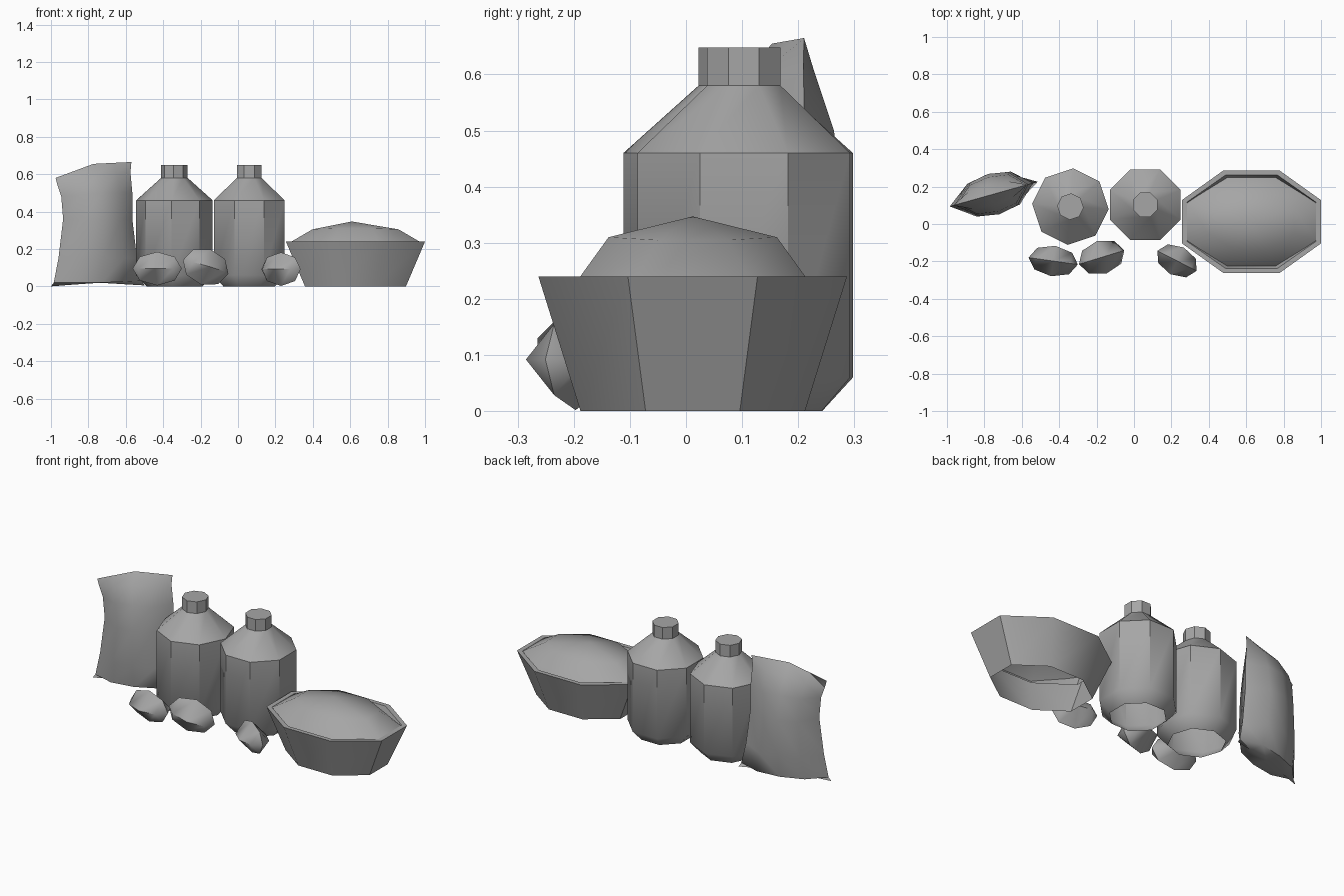
import bpy, bmesh, math
from mathutils import Matrix, Vector

if "Cube" in bpy.data.objects:
    bpy.data.objects.remove(bpy.data.objects["Cube"])

grey = bpy.data.materials.new("plain grey")
grey.diffuse_color = (0.38, 0.38, 0.38, 1)
grey.use_nodes = True
grey.node_tree.nodes["Principled BSDF"].inputs["Base Color"].default_value = grey.diffuse_color


def finish(name, bm, angle):
    """Turn a bmesh into a named grey object, smooth below the given angle."""
    bmesh.ops.recalc_face_normals(bm, faces=bm.faces)
    mesh = bpy.data.meshes.new(name)
    bm.to_mesh(mesh)
    bm.free()
    mesh.materials.append(grey)
    obj = bpy.data.objects.new(name, mesh)
    bpy.context.collection.objects.link(obj)
    bpy.ops.object.select_all(action='DESELECT')
    obj.select_set(True)
    bpy.context.view_layer.objects.active = obj
    bpy.ops.object.shade_smooth_by_angle(angle=math.radians(angle))
    return obj


def skin(bm, rows, closed):
    """Join successive rows of vertices with quads."""
    n = len(rows[0])
    for a, b in zip(rows, rows[1:]):
        for i in range(n if closed else n - 1):
            j = (i + 1) % n
            quad = list(dict.fromkeys((a[i], a[j], b[j], b[i])))
            if len(quad) > 2 and not bm.faces.get(quad):
                bm.faces.new(quad)


# Bottles: eight-sided profile, open underneath, closed at the neck
def bottle(name, x, y, turn):
    bm = bmesh.new()
    rows = []
    for r, z in ((0.15, 0), (0.205, 0.06), (0.205, 0.46), (0.071, 0.58), (0.071, 0.648)):
        rows.append([bm.verts.new((x + r * math.cos(turn + i * math.pi / 4),
                                   y + r * math.sin(turn + i * math.pi / 4), z))
                     for i in range(8)])
    skin(bm, rows, True)
    bm.faces.new(rows[-1])
    finish(name, bm, 42)


bottle("left_bottle", -0.34, 0.093, math.radians(-4))
bottle("right_bottle", 0.06, 0.103, math.radians(22.5))


# Basin and its heaped contents: stretched octagon rings
CX, CY = 0.628, 0.012


def octagon(bm, hx, hy, z_end, z_side):
    ax, ay = hx * 0.4, hy * 0.42
    pts = [(hx, -ay, z_end), (hx, ay, z_end), (ax, hy, z_side), (-ax, hy, z_side),
           (-hx, ay, z_end), (-hx, -ay, z_end), (-ax, -hy, z_side), (ax, -hy, z_side)]
    return [bm.verts.new((CX + px, CY + py, z)) for px, py, z in pts]


bm = bmesh.new()
skin(bm, [octagon(bm, hx, hy, z, z) for hx, hy, z in
          ((0.27, 0.2, 0), (0.372, 0.275, 0.24), (0.345, 0.25, 0.24), (0.32, 0.232, 0.18))], True)
finish("basin", bm, 40)

bm = bmesh.new()
rings = [octagon(bm, 0.345, 0.238, 0.238, 0.188), octagon(bm, 0.23, 0.15, 0.305, 0.31)]
skin(bm, rings, True)
peak = bm.verts.new((CX - 0.02, CY, 0.347))
for i in range(8):
    bm.faces.new((rings[1][i], rings[1][(i + 1) % 8], peak))
finish("basin_contents", bm, 60)


# Sack: front and back sheets joined at a pinched seam
bm = bmesh.new()
# left z, middle z, right z, left x, right x, half thickness
outline = [(0, 0.02, 0.005, -1.0, -0.5, 0), (0.02, 0.02, 0.03, -0.985, -0.515, 0.08),
           (0.15, 0.15, 0.15, -0.96, -0.54, 0.11), (0.36, 0.36, 0.36, -0.935, -0.565, 0.112),
           (0.48, 0.5, 0.5, -0.945, -0.565, 0.095), (0.54, 0.6, 0.61, -0.965, -0.575, 0.055),
           (0.58, 0.655, 0.665, -0.975, -0.57, 0)]
yaw = math.atan(0.28)
for side in (-1, 1):
    rows = []
    for zl, zm, zr, xl, xr, t in outline:
        row = []
        for u, k in ((-1, 0), (-0.55, 0.83), (0, 1), (0.55, 0.83), (1, 0)):
            x = xl + (xr - xl) * (u + 1) / 2
            z = zm + abs(u) * ((zr if u > 0 else zl) - zm)
            d = side * t * k
            row.append(bm.verts.new((x - d * math.sin(yaw),
                                     0.09 + 0.28 * (x + 1) + d * math.cos(yaw), z)))
        rows.append(row)
    skin(bm, rows, False)
bmesh.ops.remove_doubles(bm, verts=bm.verts, dist=0.0005)
finish("sack", bm, 60)


# Potatoes: four-sided spindles lying on their long axis
def potato(name, centre, size, turn, tilt):
    bm = bmesh.new()
    matrix = (Matrix.Translation(centre) @ Matrix.Rotation(math.radians(turn), 4, 'Z')
              @ Matrix.Rotation(math.radians(tilt), 4, 'Y')
              @ Matrix.Diagonal(Vector((*size, 1))) @ Matrix.Rotation(math.pi / 2, 4, 'Y'))
    bmesh.ops.create_uvsphere(bm, u_segments=4, v_segments=4, radius=1, matrix=matrix)
    finish(name, bm, 55)


potato("left_potato", (-0.432, -0.198, 0.095), (0.133, 0.082, 0.09), -8, 0)
potato("middle_potato", (-0.173, -0.178, 0.104), (0.132, 0.09, 0.098), 17, 16)
potato("right_potato", (0.23, -0.197, 0.092), (0.118, 0.08, 0.09), -27, 0)
